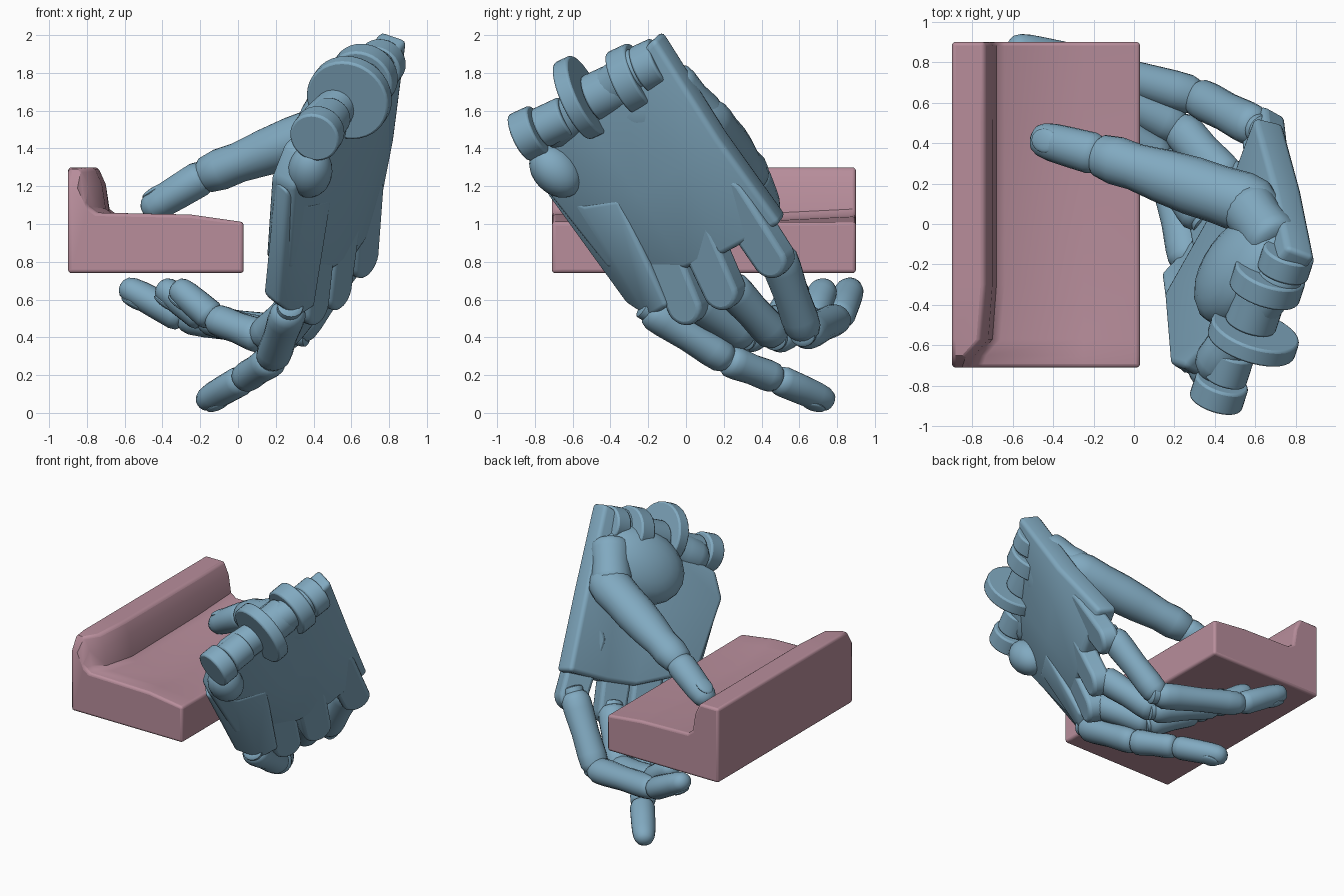
import bpy, bmesh, math
from mathutils import Vector, Matrix

if "Cube" in bpy.data.objects:
    bpy.data.objects.remove(bpy.data.objects["Cube"])


def material(name, rgb):
    m = bpy.data.materials.new(name)
    m.diffuse_color = (*rgb, 1)
    m.use_nodes = True
    m.node_tree.nodes["Principled BSDF"].inputs["Base Color"].default_value = m.diffuse_color
    return m


BLUE = material("blue_plastic", (0.22, 0.40, 0.53))
PINK = material("pink_plastic", (0.48, 0.27, 0.33))
NORMAL = Vector((.8, -.38, -.46)).normalized()   # outward from the back of the hand


def finish(name, bm, mat=BLUE, recalc=True, angle=40):
    if recalc:
        bmesh.ops.recalc_face_normals(bm, faces=bm.faces)
    me = bpy.data.meshes.new(name)
    bm.to_mesh(me)
    bm.free()
    ob = bpy.data.objects.new(name, me)
    bpy.context.collection.objects.link(ob)
    me.materials.append(mat)
    bpy.ops.object.select_all(action='DESELECT')
    ob.select_set(True)
    bpy.context.view_layer.objects.active = ob
    bpy.ops.object.shade_smooth_by_angle(angle=math.radians(angle))
    return ob


def bevel(ob, width, segments=3, clamp=True, limit=35):
    b = ob.modifiers.new("bevel", 'BEVEL')
    b.width, b.segments, b.limit_method = width, segments, 'ANGLE'
    b.angle_limit, b.use_clamp_overlap = math.radians(limit), clamp


def loft(bm, rings):
    rows = [[bm.verts.new(p) for p in r] for r in rings]
    n = len(rows[0])
    for a, b in zip(rows, rows[1:]):
        for i in range(n):
            bm.faces.new((a[i], a[(i + 1) % n], b[(i + 1) % n], b[i]))
    bm.faces.new(rows[0][::-1])
    bm.faces.new(rows[-1])


def frame(d, up):
    d = Vector(d).normalized()
    side = d.cross(Vector(up)).normalized()
    return side, side.cross(d), d


# shape profiles along a segment: (position, radius factor)
BONE = [(-.04, .55), (0, .82), (.07, .98), (.2, 1), (.5, .94), (.8, 1), (.93, .97), (1, .8), (1.04, .5)]
TIP = [(-.02, .6), (.03, .88), (.12, 1), (.45, 1), (.7, .98), (.85, .9), (.94, .72), (.985, .42), (1, .15)]


def segment(name, a, b, ra, rb, up, profile=BONE, flat=.92):
    a, b = Vector(a), Vector(b)
    s, u, d = frame(b - a, up)
    bm = bmesh.new()
    rings = []
    for t, f in profile:
        r = (ra + (rb - ra) * t) * f
        c = a.lerp(b, t)
        rings.append([c + s * r * math.cos(k * math.tau / 20) + u * r * flat * math.sin(k * math.tau / 20)
                      for k in range(20)])
    loft(bm, rings)
    return finish(name, bm)


def ellipsoid(name, centre, axes, size):
    m = Matrix(axes).transposed().to_4x4()
    m.translation = centre
    bm = bmesh.new()
    bmesh.ops.create_uvsphere(bm, u_segments=20, v_segments=12, radius=1)
    bmesh.ops.transform(bm, matrix=m @ Matrix.Diagonal((*size, 1)), verts=bm.verts)
    finish(name, bm)


def nail(name, a, b, r, up):
    a, b = Vector(a), Vector(b)
    s, u, d = frame(b - a, up)
    ellipsoid(name, a.lerp(b, .72) + u * r * .7, (s, d, u), (r * .6, r * .75, r * .2))


def finger(name, pts, radii, up):
    for i, part in enumerate(["lower", "middle", "tip"]):
        a, b = Vector(pts[i]), Vector(pts[i + 1])
        segment(f"{name}_{part}", a, b, radii[i], radii[i + 1], up, TIP if i == 2 else BONE)
        segment(f"{name}_{part}_joint", a.lerp(b, -.1), a.lerp(b, .1), radii[i] * .7, radii[i] * .7, up)
    nail(name + "_nail", pts[-2], pts[-1], radii[-2], up)


def tongue(name, a, b, ra, rb, thick):
    """Flat plate with round ends, its outer face square to the back of the hand."""
    a, b = Vector(a), Vector(b)
    s, u, d = frame(b - a, NORMAL)
    outline = []
    for k in range(24):
        t = math.tau * (k + .5) / 24
        c, r = (b, rb) if math.sin(t) > 0 else (a, ra)
        outline.append(c + s * r * math.cos(t) + d * r * math.sin(t))
    bm = bmesh.new()
    loft(bm, [[p + u * h for p in outline] for h in (-thick / 2, thick / 2)])
    bevel(finish(name, bm), .025)


def plate(name, rows, thick, width):
    bm = bmesh.new()
    g = [[bm.verts.new(p) for p in r] for r in rows]
    for a, b in zip(g, g[1:]):
        for i in range(len(a) - 1):
            bm.faces.new((a[i], a[i + 1], b[i + 1], b[i]))
    ob = finish(name, bm, recalc=False)
    s = ob.modifiers.new("thickness", 'SOLIDIFY')
    s.thickness, s.offset = thick, -1
    bevel(ob, width)
    return ob


def disc(name, centre, radius, thick, axis=(.28, .86, .40)):
    bm = bmesh.new()
    q = Vector(axis).to_track_quat('Z', 'Y').to_matrix().to_4x4()
    bmesh.ops.create_cone(bm, cap_ends=True, segments=36, radius1=radius, radius2=radius, depth=thick,
                          matrix=Matrix.Translation(centre) @ q)
    bevel(finish(name, bm), .012, 2)


# held block: profile with a raised back lip, lofted along y
bm = bmesh.new()
rings = []
for y, lip, top, floor in [(-.71, -.80, 1.19, 1.06), (-.65, -.78, 1.29, 1.06), (-.57, -.71, 1.3, 1.05),
                           (-.3, -.69, 1.3, 1.02), (.5, -.69, 1.3, 1.03), (.9, -.69, 1.3, 1.05)]:
    rings.append([Vector((x, y, z)) for x, z in
                  [(-.9, .74), (-.9, top), (lip - .05, top), (lip - .01, top - .09), (lip + .01, floor + .03),
                   (lip + .05, floor), (-.25, floor - .01), (.03, 1.01), (.03, .74)]])
loft(bm, rings)
bevel(finish("held_block", bm, PINK), .018, 3, False, 55)

# palm shell, rows from the wrist to the knuckles, index side first
plate("palm", [
    [(.90, -.17, 1.98), (.76, -.35, 1.80), (.59, -.56, 1.58), (.37, -.78, 1.37)],
    [(.83, .17, 1.45), (.72, -.02, 1.30), (.57, -.25, 1.15), (.30, -.76, 1.19)],
    [(.74, .50, 1.00), (.63, .20, .84), (.51, .00, .76), (.27, -.42, .76)]], .16, .03)
plate("outer_palm_plate", [
    [(.50, -.36, 1.13), (.38, -.55, 1.10), (.26, -.76, 1.18)],
    [(.41, -.10, .56), (.32, -.20, .50), (.20, -.32, .58)]], .12, .025)

# fingers: knuckle, two joints, tip
DOWN = (.35, -.2, -1)
FINGERS = {
    "index_finger": ([(.60, .48, .85), (.31, .63, .42), (-.29, .80, .50), (-.62, .88, .68)], (.105, .1, .09, .08)),
    "middle_finger": ([(.46, .22, .68), (.22, .48, .40), (-.18, .66, .50), (-.42, .74, .68)], (.105, .1, .09, .08)),
    "ring_finger": ([(.34, .03, .60), (.13, .32, .40), (-.13, .50, .50), (-.34, .60, .68)], (.105, .1, .09, .08)),
    "little_finger": ([(.27, -.19, .54), (.18, .22, .28), (.03, .48, .18), (-.19, .77, .055)], (.1, .095, .088, .08)),
}
STARTS = [(.66, .24, 1.16), (.55, .02, 1.06), (.42, -.17, 1.0)]
for name, (pts, radii) in FINGERS.items():
    finger(name, pts, radii, DOWN)
for (name, (pts, radii)), start in zip(FINGERS.items(), STARTS):
    tongue(name + "_palm_bone", start, Vector(pts[0]) + NORMAL * .05, .115, .105, .13)

# thumb and its fleshy base
thumb = [(.62, .08, 1.56), (-.17, .34, 1.26), (-.50, .43, 1.06)]
bone = [(-.08, .5), (0, .88), (.1, 1), (.25, .98), (.42, 1.02), (.6, .98), (.78, .88), (.9, .94), (1, .84), (1.05, .5)]
segment("thumb_lower", thumb[0], thumb[1], .155, .125, (0, 0, 1), bone)
segment("thumb_joint", (-.10, .32, 1.30), (-.24, .36, 1.22), .085, .085, (0, 0, 1))
segment("thumb_tip", thumb[1], thumb[2], .105, .092, (0, 0, 1), TIP)
nail("thumb_nail", thumb[1], thumb[2], .1, (-.1, 0, 1))
segment("thumb_socket", (.70, -.10, 1.76), (.55, .10, 1.54), .14, .14, NORMAL)
across = Vector((.36, .45, .40)).normalized()
across = (across - NORMAL * across.dot(NORMAL)).normalized()
ellipsoid("thumb_base", (.54, -.22, 1.58), (across, NORMAL.cross(across), NORMAL), (.34, .26, .17))
ellipsoid("palm_heel", (.38, -.69, 1.28), (across, NORMAL.cross(across), NORMAL), (.12, .16, .12))

# wrist hinge lugs and the bar joining them along the wrist edge
segment("wrist_bar", (.38, -.72, 1.48), (.76, -.22, 1.85), .12, .12, NORMAL)
LUGS = [((.42, -.83, 1.48), .135, .12), ((.47, -.70, 1.54), .11, .16), ((.59, -.56, 1.67), .225, .09),
        ((.60, -.42, 1.70), .13, .18), ((.66, -.29, 1.77), .18, .12), ((.75, -.19, 1.84), .13, .12)]
for i, (c, r, t) in enumerate(LUGS):
    disc(f"wrist_lug_{i + 1}", c, r, t)
